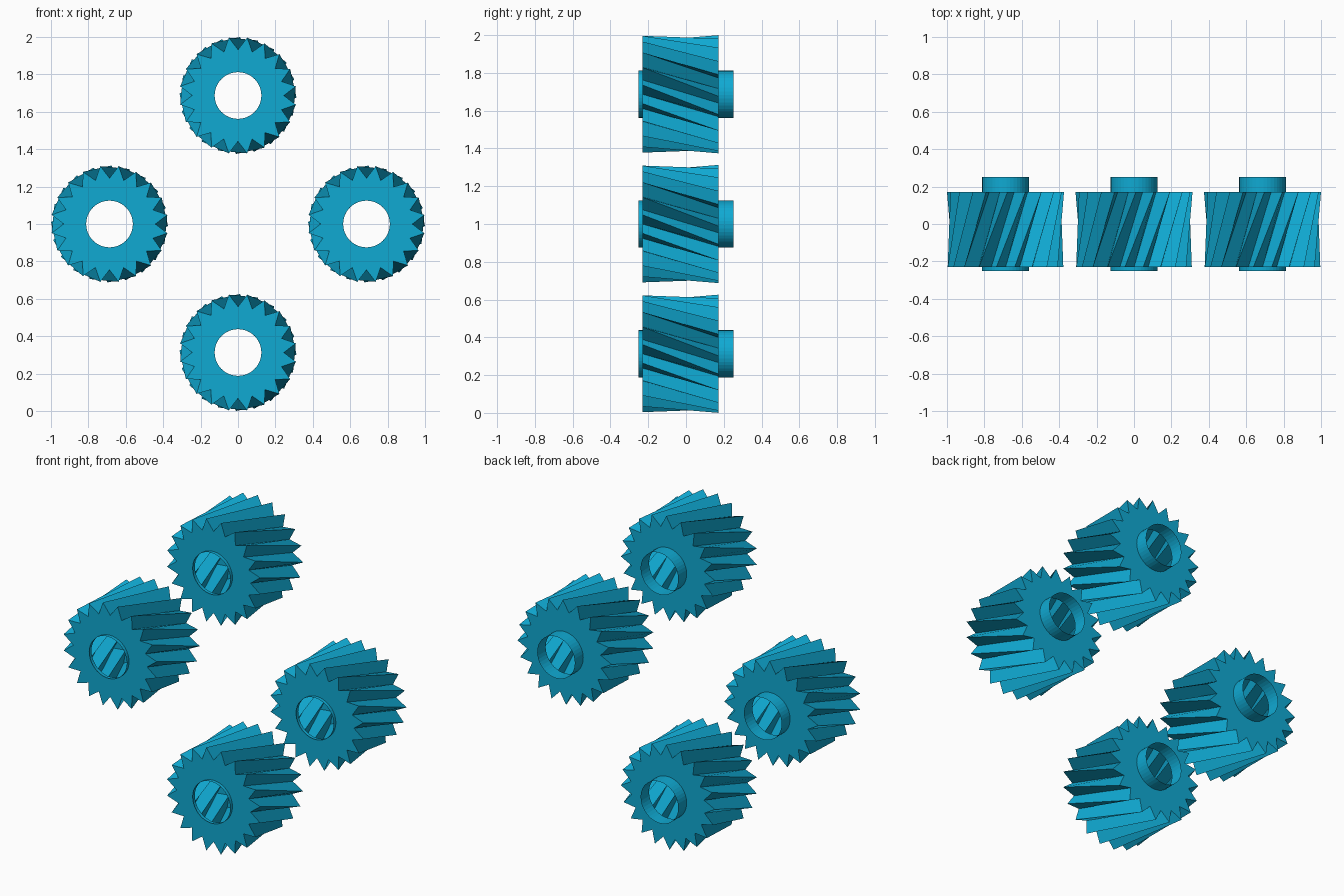
import bpy, bmesh
from math import sin, cos, pi, radians

if "Cube" in bpy.data.objects:
    bpy.data.objects.remove(bpy.data.objects["Cube"])

TEETH = 20
TIP_R, ROOT_R, BORE_R = 0.313, 0.245, 0.125
FRONT, BACK = -0.231, 0.172          # toothed body
COLLAR_FRONT, COLLAR_BACK = -0.252, 0.252
TWIST = radians(-29)                 # clockwise seen from the front

mat = bpy.data.materials.new("gear_blue")
mat.diffuse_color = (0.005, 0.40, 0.65, 1)
mat.use_nodes = True
mat.node_tree.nodes["Principled BSDF"].inputs["Base Color"].default_value = mat.diffuse_color


def ring(bm, y, radii, turn):
    """Closed ring of points round the y axis, cycling through the radii."""
    n = TEETH * 2
    pts = []
    for i in range(n):
        a = i * 2 * pi / n + turn
        r = radii[i % len(radii)]
        pts.append(bm.verts.new((r * cos(a), y, r * sin(a))))
    return pts


def gear_mesh():
    bm = bmesh.new()
    star = (ROOT_R, TIP_R)
    bore = (BORE_R,)
    # front collar, front face, twisted teeth, back face, back collar
    rings = [
        ring(bm, COLLAR_FRONT, bore, 0),
        ring(bm, FRONT, bore, 0),
        ring(bm, FRONT, star, 0),
        ring(bm, BACK, star, TWIST),
        ring(bm, BACK, bore, TWIST),
        ring(bm, COLLAR_BACK, bore, TWIST),
    ]
    for a, b in zip(rings, rings[1:]):
        for i in range(len(a)):
            j = (i + 1) % len(a)
            bm.faces.new((a[i], b[i], b[j], a[j]))
    bmesh.ops.recalc_face_normals(bm, faces=bm.faces)
    # the toothed surface must point away from the axis
    bm.faces.ensure_lookup_table()
    side = bm.faces[2 * TEETH * 2]
    c = side.calc_center_median()
    if side.normal.x * c.x + side.normal.z * c.z < 0:
        bmesh.ops.reverse_faces(bm, faces=bm.faces)
    me = bpy.data.meshes.new("helical_gear")
    bm.to_mesh(me)
    bm.free()
    me.materials.append(mat)
    return me


# four identical gears set in a diamond
mesh = gear_mesh()
P = 1 - TIP_R
for name, x, z in (("top_gear", 0, 1 + P), ("bottom_gear", 0, 1 - P),
                   ("left_gear", -P, 1), ("right_gear", P, 1)):
    ob = bpy.data.objects.new(name, mesh)
    ob.location = (x, 0, z)
    bpy.context.collection.objects.link(ob)
